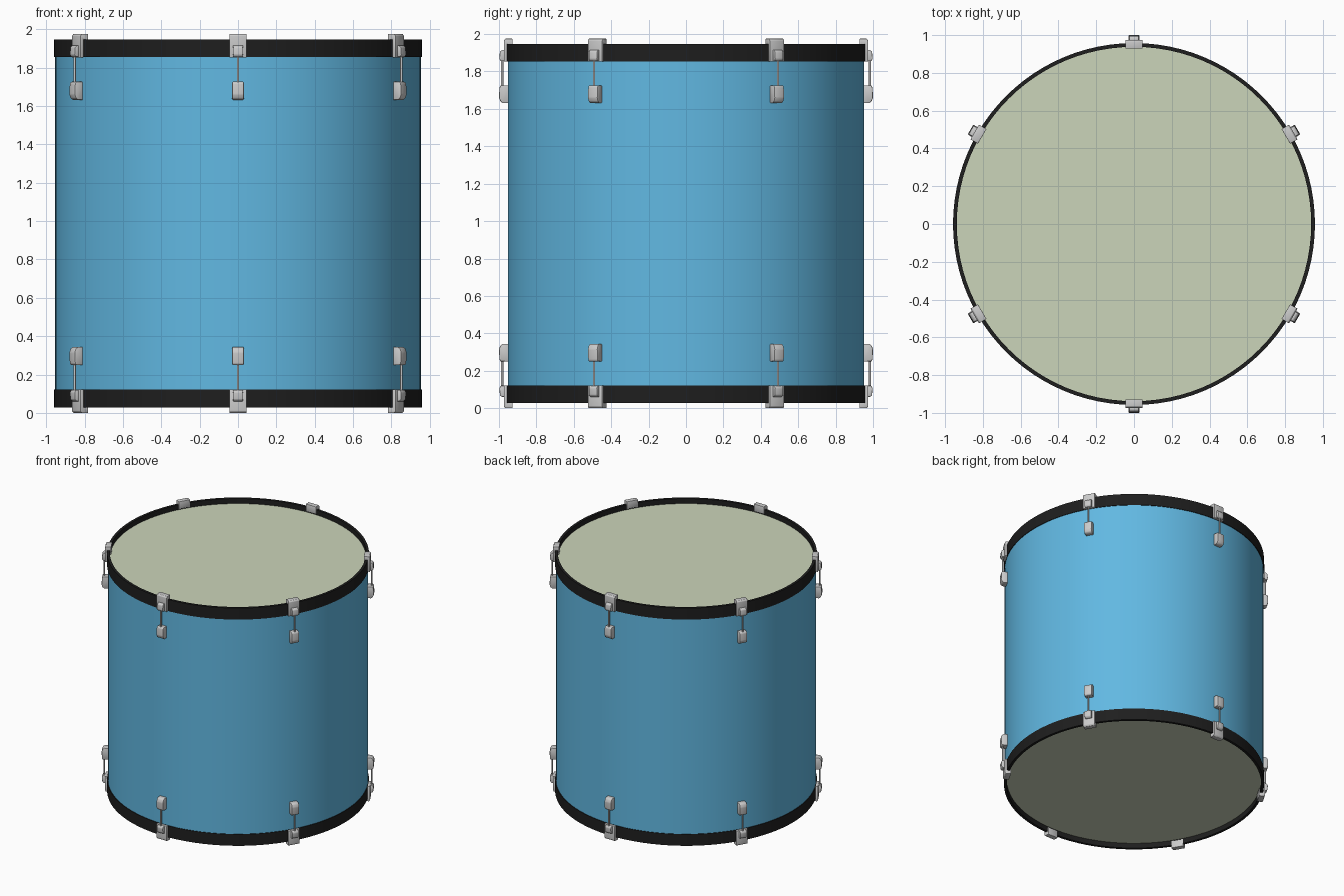
import bpy, bmesh, math

if "Cube" in bpy.data.objects:
    bpy.data.objects.remove(bpy.data.objects["Cube"])

H = 1.975          # overall height, claw to claw
SEG = 96


def material(name, rgb):
    m = bpy.data.materials.new(name)
    m.diffuse_color = (*rgb, 1)
    m.use_nodes = True
    m.node_tree.nodes["Principled BSDF"].inputs["Base Color"].default_value = m.diffuse_color
    return m


BLUE = material("shell_blue", (0.12, 0.48, 0.76))
BLACK = material("hoop_black", (0.013, 0.013, 0.013))
CREAM = material("head_cream", (0.60, 0.66, 0.49))


def add(name, mesh, mat=None):
    ob = bpy.data.objects.new(name, mesh)
    bpy.context.collection.objects.link(ob)
    if mat and not mesh.materials:
        mesh.materials.append(mat)
    return ob


def smooth(ob, angle=35):
    bpy.ops.object.select_all(action='DESELECT')
    ob.select_set(True)
    bpy.context.view_layer.objects.active = ob
    bpy.ops.object.shade_smooth_by_angle(angle=math.radians(angle))


def lathe(name, profile, mat):
    """Revolve a closed (r, z) profile around the drum axis."""
    bm = bmesh.new()
    rings = []
    for i in range(SEG):
        a = 2 * math.pi * i / SEG
        rings.append([bm.verts.new((r * math.cos(a), r * math.sin(a), z)) for r, z in profile])
    n = len(profile)
    for i in range(SEG):
        p, q = rings[i], rings[(i + 1) % SEG]
        for j in range(n):
            k = (j + 1) % n
            bm.faces.new((p[j], q[j], q[k], p[k]))
    bmesh.ops.recalc_face_normals(bm, faces=bm.faces)
    me = bpy.data.meshes.new(name)
    bm.to_mesh(me)
    bm.free()
    ob = add(name, me, mat)
    smooth(ob)
    return ob


def prism(bm, profile, width, bevel):
    """Extrude a side profile (r, z) across the tangent direction."""
    part = bmesh.new()
    f = part.faces.new([part.verts.new((r, -width / 2, z)) for r, z in profile])
    ext = bmesh.ops.extrude_face_region(part, geom=[f])
    vs = [v for v in ext["geom"] if isinstance(v, bmesh.types.BMVert)]
    bmesh.ops.translate(part, verts=vs, vec=(0, width, 0))
    bmesh.ops.recalc_face_normals(part, faces=part.faces)
    bmesh.ops.bevel(part, geom=part.edges[:], offset=bevel, segments=2,
                    profile=0.5, affect='EDGES', clamp_overlap=True)
    tmp = bpy.data.meshes.new("tmp")
    part.to_mesh(tmp)
    part.free()
    bm.from_mesh(tmp)
    bpy.data.meshes.remove(tmp)


def part_mesh(name, pieces):
    bm = bmesh.new()
    for piece in pieces:
        prism(bm, *piece)
    me = bpy.data.meshes.new(name)
    bm.to_mesh(me)
    bm.free()
    return me


# Shell
lathe("shell", [(0.953, 0.075), (0.953, 1.90), (0.938, 1.90), (0.938, 0.075)], BLUE)

# Hoops and drum heads
for side, z0, z1, zh in (("top", 1.854, 1.947, 1.902), ("bottom", 0.028, 0.121, 0.073)):
    lathe(side + "_hoop", [(0.958, z0), (0.958, z1), (0.938, z1), (0.938, z0)], BLACK)
    bpy.ops.mesh.primitive_cylinder_add(vertices=SEG, radius=0.941, depth=0.01, location=(0, 0, zh))
    head = bpy.context.object
    head.name = side + "_head"
    head.data.materials.append(CREAM)
    smooth(head)

# Claw hook over the hoop, with its bolt socket
claw = part_mesh("claw", [
    ([(0.956, 1.853), (0.974, 1.853), (0.974, 1.965), (0.966, 1.975), (0.928, 1.975),
      (0.928, 1.915), (0.938, 1.915), (0.938, 1.946), (0.956, 1.946)], 0.09, 0.002),
    ([(0.965, 1.855), (0.991, 1.855), (0.998, 1.868), (0.995, 1.905), (0.984, 1.915),
      (0.965, 1.915)], 0.052, 0.004)])

# Lug on the shell, rounded at its far end
lug = part_mesh("lug", [
    ([(0.945, 1.631), (0.978, 1.631), (0.992, 1.639), (1.0, 1.660), (0.997, 1.718),
      (0.990, 1.726), (0.945, 1.726)], 0.06, 0.006)])

# Tension rod
bm = bmesh.new()
bmesh.ops.create_cone(bm, cap_ends=True, segments=12, radius1=0.006, radius2=0.006, depth=0.18)
bmesh.ops.translate(bm, verts=bm.verts, vec=(0.983, 0, 1.79))
rod = bpy.data.meshes.new("rod")
bm.to_mesh(rod)
bm.free()

# Six stations around the drum, repeated upside down at the bottom
for name, me in (("claw", claw), ("lug", lug), ("tension_rod", rod)):
    for i in range(6):
        for side in ("top", "bottom"):
            ob = add(f"{side}_{name}_{i + 1}", me)
            flip = side == "bottom"
            ob.location.z = H if flip else 0
            ob.rotation_euler = (math.pi if flip else 0, 0, math.radians(30 + 60 * i))
    smooth(ob)
